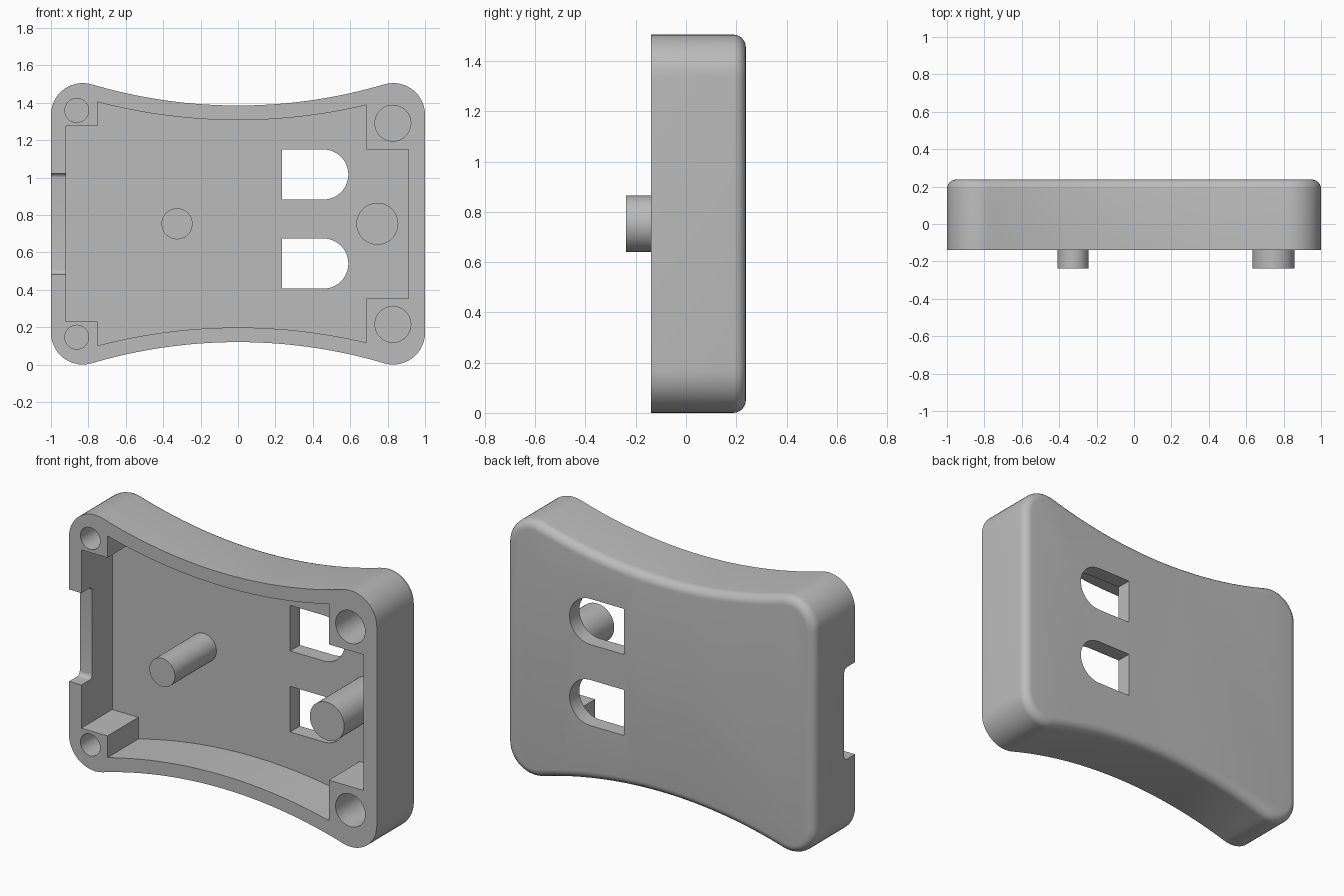
import bpy, bmesh
from math import sin, cos, radians, degrees, asin, atan2, hypot

default = bpy.data.objects.get("Cube")
if default:
    bpy.data.objects.remove(default, do_unlink=True)

HEIGHT = 1.505
MID = HEIGHT / 2
FRONT, FLOOR, BACK = -0.14, 0.147, 0.238
POST_TIP = -BACK

grey = bpy.data.materials.new("plain grey")
grey.use_nodes = True
colour = (0.5, 0.5, 0.5, 1)
grey.diffuse_color = colour
grey.node_tree.nodes["Principled BSDF"].inputs["Base Color"].default_value = colour


def arc(cx, cz, r, start, end, steps):
    """Points on an arc, angles in degrees."""
    angles = [radians(start + (end - start) * i / steps) for i in range(steps + 1)]
    return [(cx + r * cos(a), cz + r * sin(a)) for a in angles]


def mirrored(points):
    """Close an upper half outline with its reflection below."""
    return points + [(x, HEIGHT - z) for x, z in reversed(points)]


def prism(name, points, y0, y1, bevel=0):
    """Extrude an x-z outline from y0 to y1, optionally rounding the y1 rim."""
    bm = bmesh.new()
    face = bm.faces.new([bm.verts.new((x, y0, z)) for x, z in points])
    new = bmesh.ops.extrude_face_region(bm, geom=[face])["geom"]
    for v in new:
        if isinstance(v, bmesh.types.BMVert):
            v.co.y = y1
    bmesh.ops.recalc_face_normals(bm, faces=bm.faces[:])
    if bevel:
        rim = [e for e in bm.edges if all(abs(v.co.y - y1) < 1e-5 for v in e.verts)]
        bmesh.ops.bevel(bm, geom=rim, offset=bevel, offset_type='OFFSET',
                        segments=6, profile=0.5, affect='EDGES')
    mesh = bpy.data.meshes.new(name)
    bm.to_mesh(mesh)
    bm.free()
    mesh.materials.append(grey)
    obj = bpy.data.objects.new(name, mesh)
    bpy.context.collection.objects.link(obj)
    return obj


def cylinder(name, x, z, r, y0, y1):
    return prism(name, arc(x, z, r, 0, 352.5, 47), y0, y1)


def smooth(obj):
    bpy.ops.object.select_all(action='DESELECT')
    obj.select_set(True)
    bpy.context.view_layer.objects.active = obj
    bpy.ops.object.shade_smooth_by_angle(angle=radians(30))


# Case: rounded corners joined by tangent concave arcs at top and bottom
r, waist = 0.17, HEIGHT - 0.12
cx, cz = 1 - r, HEIGHT - r
drop = waist - cz
R = (cx * cx + drop * drop - r * r) / (2 * (r - drop))
tilt = degrees(atan2(cx, waist + R - cz))
upper = arc(cx, cz, r, 0, 90 + tilt, 14)
upper += arc(0, waist + R, R, -90 + tilt, -90 - tilt, 40)[1:-1]
upper += arc(-cx, cz, r, 90 - tilt, 180, 14)
case = prism("case", mirrored(upper), FRONT, BACK, bevel=0.05)

# Cavity stepped around the four corner blocks
inner_R, inner_top = 2.96, 1.307
right_step, left_step = 0.688, -0.75
inner = [(0.912, 1.151), (right_step, 1.151)]
inner += arc(0, inner_top + inner_R, inner_R,
             -90 + degrees(asin(right_step / inner_R)),
             -90 + degrees(asin(left_step / inner_R)), 36)
inner += [(left_step, 1.276), (-0.92, 1.276)]
cutters = [prism("cavity_cutter", mirrored(inner), FRONT - 0.1, FLOOR)]

# Blind screw holes in the corner blocks
for x, up, rad in ((-0.862, 0.606, 0.064), (0.828, 0.538, 0.096)):
    for side in (1, -1):
        cutters.append(cylinder("screw_hole_cutter", x, MID + side * up, rad,
                                FRONT - 0.1, FLOOR))

# Two round-ended slots through the back plate
for z in (0.54, 1.016):
    h = 0.134
    slot = [(0.236, z - h)] + arc(0.456, z, h, -90, 90, 24) + [(0.236, z + h)]
    cutters.append(prism("slot_cutter", slot, FLOOR - 0.05, BACK + 0.1))

# Cable notch in the side wall, with rounded inner corners
notch_half, notch_floor, nr = 0.27, -0.04, 0.025
profile = [(FRONT - 0.1, -notch_half)]
profile += arc(notch_floor - nr, -notch_half + nr, nr, -90, 0, 6)
profile += arc(notch_floor - nr, notch_half - nr, nr, 0, 90, 6)
profile += [(FRONT - 0.1, notch_half)]
bm = bmesh.new()
face = bm.faces.new([bm.verts.new((-1.1, y, MID + z)) for y, z in profile])
side = bmesh.ops.extrude_face_region(bm, geom=[face])["geom"]
for v in side:
    if isinstance(v, bmesh.types.BMVert):
        v.co.x = -0.88
bmesh.ops.recalc_face_normals(bm, faces=bm.faces[:])
mesh = bpy.data.meshes.new("notch_cutter")
bm.to_mesh(mesh)
bm.free()
mesh.materials.append(grey)
notch = bpy.data.objects.new("notch_cutter", mesh)
bpy.context.collection.objects.link(notch)
cutters.append(notch)

# Cut the case, then discard the cutters
for cutter in cutters:
    cutter.hide_render = True
    mod = case.modifiers.new(cutter.name, 'BOOLEAN')
    mod.operation = 'DIFFERENCE'
    mod.solver = 'EXACT'
    mod.object = cutter
bpy.context.view_layer.update()
result = bpy.data.meshes.new_from_object(
    case.evaluated_get(bpy.context.evaluated_depsgraph_get()))
case.modifiers.clear()
case.data = result
for cutter in cutters:
    bpy.data.objects.remove(cutter, do_unlink=True)
smooth(case)

# Support posts rising from the cavity floor
smooth(cylinder("small_post", -0.326, MID, 0.083, POST_TIP, FLOOR + 0.01))
smooth(cylinder("large_post", 0.745, MID, 0.112, POST_TIP, FLOOR + 0.01))
